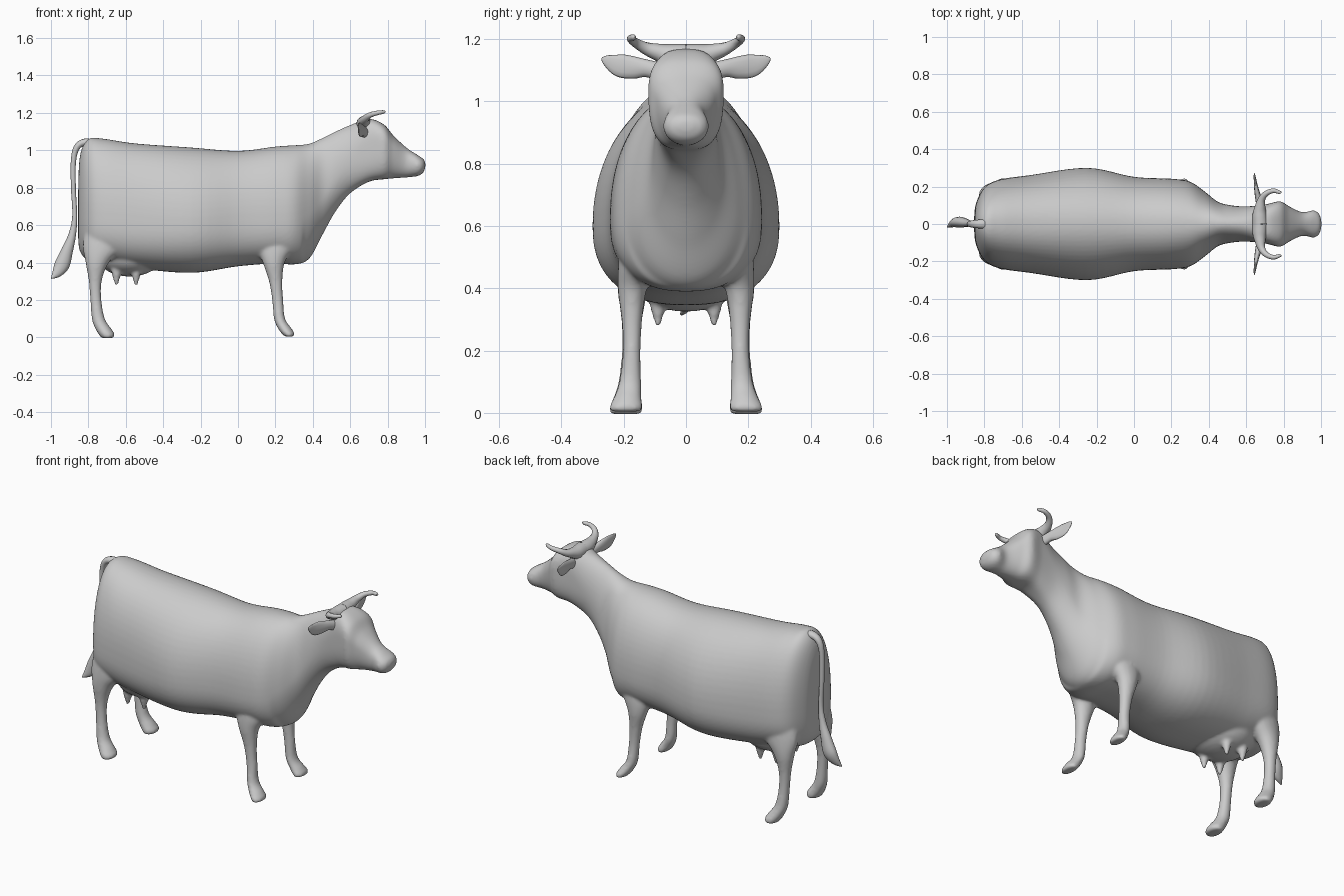
import bpy, bmesh, math
from mathutils import Vector


def spline(keys, steps):
    """Catmull-Rom interpolation of tuples of any length."""
    out = []
    for i in range(len(keys) - 1):
        a, b = keys[max(i - 1, 0)], keys[i]
        c, d = keys[i + 1], keys[min(i + 2, len(keys) - 1)]
        for k in range(steps):
            t = k / steps
            out.append([0.5 * (2*q + (r - p)*t + (2*p - 5*q + 4*r - s)*t*t + (3*q - p - 3*r + s)*t**3)
                        for p, q, r, s in zip(a, b, c, d)])
    return out + [list(keys[-1])]


def loft(bm, rings):
    vs = [[bm.verts.new(p) for p in r] for r in rings]
    n = len(vs[0])
    faces = [bm.faces.new((a[i], a[(i+1) % n], b[(i+1) % n], b[i]))
             for a, b in zip(vs, vs[1:]) for i in range(n)]
    faces += [bm.faces.new(vs[0][::-1]), bm.faces.new(vs[-1])]
    bmesh.ops.recalc_face_normals(bm, faces=faces)


def tube(bm, keys, ref, steps=6, sides=12):
    """Keys are x, y, z, radius across ref, radius along ref."""
    pts = spline(keys, steps)
    rings = []
    for i, p in enumerate(pts):
        tan = (Vector(pts[min(i+1, len(pts)-1)][:3]) - Vector(pts[max(i-1, 0)][:3])).normalized()
        u = tan.cross(Vector(ref)).normalized()
        v = u.cross(tan)
        rings.append([Vector(p[:3]) + u * max(p[3], .002) * math.cos(2*math.pi*k/sides)
                      + v * max(p[4], .002) * math.sin(2*math.pi*k/sides) for k in range(sides)])
    loft(bm, rings)


def finish(bm, name):
    me = bpy.data.meshes.new(name)
    bm.to_mesh(me)
    bm.free()
    for p in me.polygons:
        p.use_smooth = True
    ob = bpy.data.objects.new(name, me)
    bpy.context.collection.objects.link(ob)
    return ob


def power(c, n):
    return math.copysign(abs(c) ** (2 / n), c)


# Torso, neck and head: x, bottom z, widest z, top z, half width, squareness
body = [
    (-.855, .54, .63, .76, .03, 2), (-.845, .46, .64, .97, .11, 2.1),
    (-.80, .41, .63, 1.06, .195, 2.15), (-.72, .40, .62, 1.062, .237, 2.2),
    (-.55, .37, .61, 1.037, .262, 2.2), (-.25, .345, .60, 1.015, .30, 2.05),
    (0, .38, .62, .997, .252, 2.15), (.2, .395, .62, 1.02, .242, 2.15),
    (.30, .39, .63, 1.027, .226, 2.1), (.38, .42, .66, 1.035, .172, 2.05),
    (.45, .545, .74, 1.065, .118, 2), (.52, .67, .85, 1.10, .10, 2),
    (.60, .77, .94, 1.135, .094, 2.2), (.70, .832, 1.02, 1.168, .104, 3),
    (.78, .845, 1.03, 1.138, .121, 2.9), (.83, .85, 1.0, 1.08, .094, 2.4),
    (.90, .855, .94, 1.015, .063, 2.2), (.96, .862, .92, .975, .073, 2.2),
    (.99, .88, .92, .955, .055, 2.1), (1.002, .91, .92, .935, .02, 2)]
bm = bmesh.new()
rings = []
for x, zb, zw, zt, w, n in spline(body, 6):
    ring = []
    for k in range(64):
        c, s = math.cos(k * math.pi / 32), math.sin(k * math.pi / 32)
        m = n + .35 if s < 0 and x < .35 else n      # fuller belly
        ring.append((x, max(w, .004) * power(c, m),
                     zw + ((zt - zw) if s > 0 else (zw - zb)) * power(s, m)))
    rings.append(ring)
loft(bm, rings)

# Legs: z, rear x, front x, inner y, outer y
front_leg = [(.004, .25, .297, .145, .243), (.02, .234, .303, .138, .247), (.05, .212, .285, .143, .232),
             (.1, .192, .252, .143, .215), (.2, .182, .242, .145, .203), (.3, .165, .238, .14, .207),
             (.4, .132, .25, .125, .219), (.5, .10, .30, .09, .215), (.65, .12, .28, .09, .19)]
hind_leg = [(-.004, -.73, -.668, .145, .243), (.015, -.744, -.658, .138, .247), (.05, -.765, -.68, .143, .233),
            (.1, -.782, -.712, .145, .217), (.2, -.79, -.73, .147, .206), (.3, -.798, -.728, .14, .208),
            (.4, -.815, -.69, .12, .220), (.5, -.83, -.6, .09, .220), (.65, -.8, -.6, .09, .20)]
for leg in (front_leg, hind_leg):
    for side in (1, -1):
        loft(bm, [[((a + b)/2 + (b - a)/2 * math.cos(k*math.pi/10),
                    side * ((c + d)/2 + (d - c)/2 * math.sin(k*math.pi/10)), z) for k in range(20)]
                  for z, a, b, c, d in spline(leg, 5)])

# Udder and teats
udder = bmesh.ops.create_uvsphere(bm, u_segments=32, v_segments=16, radius=1)["verts"]
for v in udder:
    v.co = Vector((-.58 + .17*v.co.x, .175*v.co.y, .43 + .105*v.co.z))
for x, y in ((-.65, .09), (-.545, .09), (-.65, -.09), (-.545, -.09)):
    tube(bm, [(x, y, .42, .035, .035), (x, y, .34, .025, .025), (x, y, .305, .016, .016),
              (x, y, .28, .010, .010)], (0, 1, 0), 4)
cow = finish(bm, "body_and_legs")
mod = cow.modifiers.new("blend", 'REMESH')
mod.mode = 'VOXEL'
mod.voxel_size = .008
mod.use_smooth_shade = True
mod = cow.modifiers.new("soften", 'SMOOTH')
mod.factor = .5
mod.iterations = 10

# Ears and horns
for side, label in ((1, "left"), (-1, "right")):
    bm = bmesh.new()
    tube(bm, [(.68, side*.07, 1.09, .022, .03), (.668, side*.125, 1.105, .018, .028),
              (.658, side*.17, 1.108, .014, .036), (.65, side*.215, 1.115, .009, .036),
              (.645, side*.255, 1.131, .005, .018), (.643, side*.27, 1.138, .002, .004)], (0, 0, 1))
    finish(bm, label + "_ear")
    bm = bmesh.new()
    tube(bm, [(.675, 0, 1.142, .042, .042), (.672, side*.05, 1.146, .038, .038),
              (.674, side*.09, 1.157, .029, .028),
              (.682, side*.13, 1.17, .02, .02), (.705, side*.162, 1.188, .015, .015),
              (.745, side*.178, 1.2, .012, .012), (.78, side*.168, 1.205, .009, .009),
              (.786, side*.164, 1.205, .002, .002)], (0, 0, 1))
    finish(bm, label + "_horn")

# Tail with tuft
bm = bmesh.new()
tube(bm, [(-.76, 0, 1.03, .025, .03), (-.82, 0, 1.042, .02, .024), (-.862, 0, 1.015, .017, .02),
          (-.88, 0, .94, .014, .015), (-.88, 0, .8, .013, .013), (-.873, 0, .65, .013, .013),
          (-.886, .003, .55, .02, .018), (-.915, .008, .46, .032, .026), (-.94, .01, .39, .040, .028),
          (-.968, 0, .345, .027, .018), (-.998, -.015, .315, .003, .004)], (0, 1, 0))
finish(bm, "tail")
